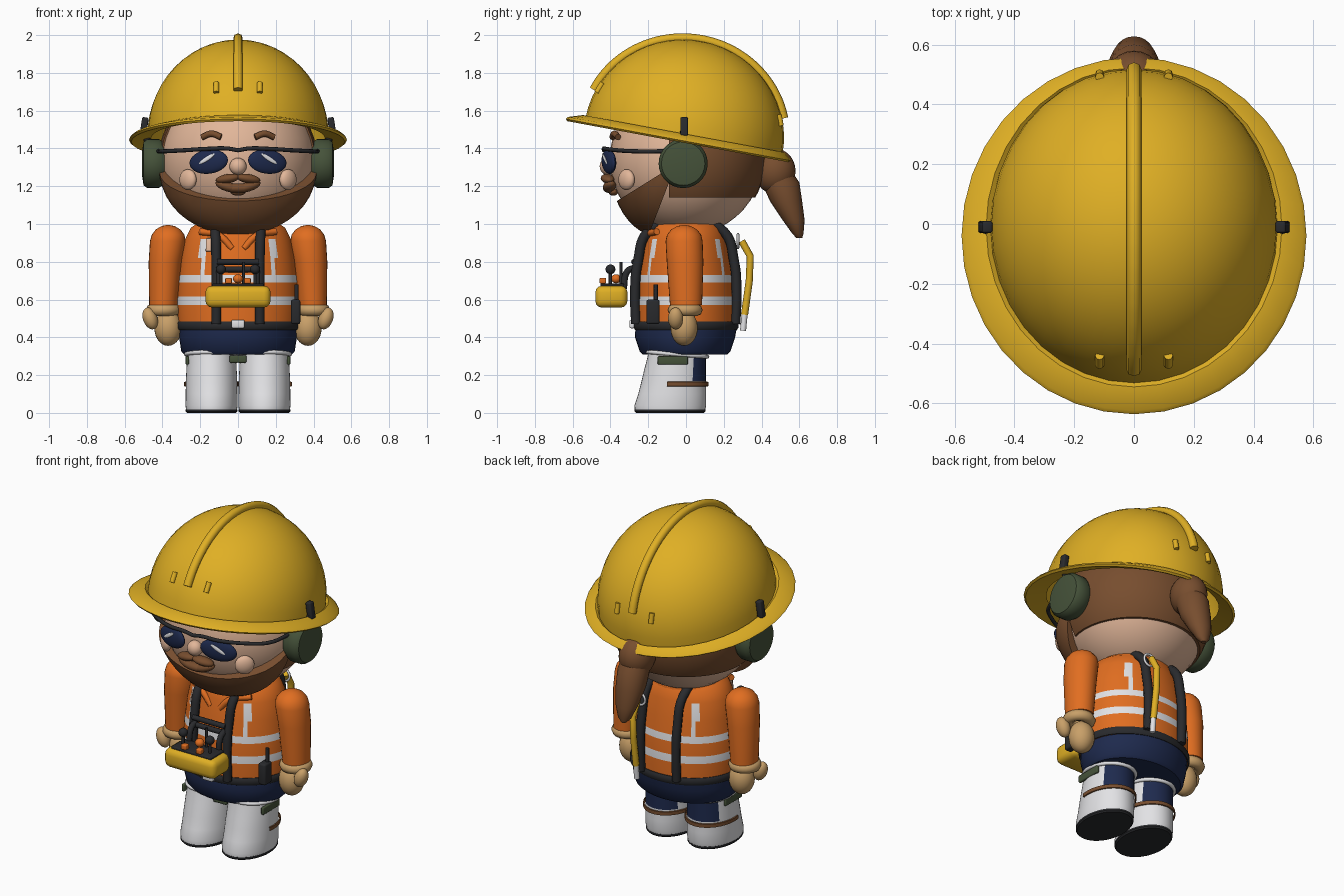
import bpy, bmesh, math
from mathutils import Vector, Matrix

if "Cube" in bpy.data.objects:
    bpy.data.objects.remove(bpy.data.objects["Cube"])

COL = {"yellow": (.74, .43, .018), "orange": (.75, .155, .015), "white": (.76, .76, .78),
       "navy": (.013, .023, .075), "skin": (.76, .47, .32), "brown": (.185, .075, .028),
       "black": (.022, .023, .026), "olive": (.06, .085, .042), "tan": (.58, .35, .14)}
MAT = {}
for n, c in COL.items():
    MAT[n] = bpy.data.materials.new(n)
    MAT[n].diffuse_color = (*c, 1)


def finish(name, bm, mats, angle=40):
    bmesh.ops.recalc_face_normals(bm, faces=bm.faces)
    me = bpy.data.meshes.new(name)
    bm.to_mesh(me)
    bm.free()
    ob = bpy.data.objects.new(name, me)
    bpy.context.collection.objects.link(ob)
    for m in mats.split():
        me.materials.append(MAT[m])
    bpy.ops.object.select_all(action='DESELECT')
    ob.select_set(True)
    bpy.context.view_layer.objects.active = ob
    bpy.ops.object.shade_smooth_by_angle(angle=math.radians(angle))
    return ob


def loft(name, rings, mats, seg=32, rule=None, cap=True, mat4=None):
    """Stack of ellipses: (z, rx, ry, cx, cy)."""
    bm = bmesh.new()
    rows = []
    for z, rx, ry, cx, cy in rings:
        rows.append([bm.verts.new((cx + rx * math.cos(2 * math.pi * i / seg),
                                   cy + ry * math.sin(2 * math.pi * i / seg), z)) for i in range(seg)])
    for a, b in zip(rows, rows[1:]):
        for i in range(seg):
            j = (i + 1) % seg
            f = bm.faces.new((a[i], a[j], b[j], b[i]))
            if rule:
                f.material_index = rule(f.calc_center_median())
    if cap:
        bm.faces.new(rows[0])
        bm.faces.new(rows[-1])
    if mat4:
        bm.transform(mat4)
    return finish(name, bm, mats)


def ball(name, loc, size, mat, rot=(0, 0, 0), cuts=(), seg=24):
    """Ellipsoid, optionally trimmed by planes (point, normal of removed side)."""
    bm = bmesh.new()
    bmesh.ops.create_uvsphere(bm, u_segments=seg, v_segments=seg // 2 + 2, radius=1)
    R = Matrix.Rotation(rot[2], 4, 'Z') @ Matrix.Rotation(rot[1], 4, 'Y') @ Matrix.Rotation(rot[0], 4, 'X')
    bm.transform(Matrix.Translation(loc) @ R @ Matrix.Diagonal((*size, 1)))
    for co, no in cuts:
        g = bm.verts[:] + bm.edges[:] + bm.faces[:]
        r = bmesh.ops.bisect_plane(bm, geom=g, plane_co=co, plane_no=no, clear_outer=True)
        bmesh.ops.holes_fill(bm, edges=[e for e in r["geom_cut"] if isinstance(e, bmesh.types.BMEdge)])
    return finish(name, bm, mat)


def box(name, loc, size, mat, bevel=.01, rot=(0, 0, 0)):
    bm = bmesh.new()
    bmesh.ops.create_cube(bm, size=1)
    bm.transform(Matrix.Diagonal((*size, 1)))
    bmesh.ops.bevel(bm, geom=bm.edges[:], offset=bevel, segments=3, affect='EDGES', profile=.5)
    R = Matrix.Rotation(rot[2], 4, 'Z') @ Matrix.Rotation(rot[1], 4, 'Y') @ Matrix.Rotation(rot[0], 4, 'X')
    bm.transform(Matrix.Translation(loc) @ R)
    return finish(name, bm, mat)


def tube(name, pts, r, mat, smooth=True, closed=False):
    cu = bpy.data.curves.new(name, 'CURVE')
    cu.dimensions = '3D'
    cu.bevel_depth, cu.bevel_resolution, cu.resolution_u = r, 2, 5
    cu.use_fill_caps = True
    if smooth:
        sp = cu.splines.new('BEZIER')
        sp.bezier_points.add(len(pts) - 1)
        for b, p in zip(sp.bezier_points, pts):
            b.co = p
            b.handle_left_type = b.handle_right_type = 'AUTO'
    else:
        sp = cu.splines.new('POLY')
        sp.points.add(len(pts) - 1)
        for b, p in zip(sp.points, pts):
            b.co = (*p, 1)
    sp.use_cyclic_u = closed
    tmp = bpy.data.objects.new(name, cu)
    bpy.context.collection.objects.link(tmp)
    bm = bmesh.new()
    bm.from_mesh(tmp.to_mesh())
    tmp.to_mesh_clear()
    bpy.data.objects.remove(tmp)
    return finish(name, bm, mat, 50)


def ring(name, loc, rx, ry, r, mat, rot=0):
    R = Matrix.Rotation(rot, 3, 'X')
    pts = [Vector(loc) + R @ Vector((rx * math.cos(a), ry * math.sin(a), 0))
           for a in [k * math.pi / 14 for k in range(28)]]
    return tube(name, pts, r, mat, False, True)


# Hard hat: dome and drooping brim, tilted up at the front
T = Matrix.Translation((0, -.035, 1.47)) @ Matrix.Rotation(math.radians(-10.5), 4, 'X')
dome = [(.51 * math.sin(t), .48 * math.cos(t), .53 * math.cos(t), 0, .025)
        for t in [k * math.pi / 2 / 14 for k in range(14)] + [1.56]]
brim = [(-.01, .46, .51, 0, .025), (-.035, .565, .597, 0, 0), (-.025, .577, .607, 0, 0),
        (-.012, .565, .597, 0, 0), (.012, .495, .543, 0, .022)]
loft("hard_hat", brim + dome, "yellow", 36, cap=False, mat4=T)


def on_dome(x, t, off=0.0):
    """Point on the dome at angle t from the front edge over the crown."""
    k = math.sqrt(1 - (x / .48) ** 2)
    return T @ Vector((x, .025 - (.53 * k + off) * math.cos(t), (.51 * k + off) * math.sin(t)))


tube("hat_ridge", [on_dome(0, t, .008) for t in [.3 + k * .13 for k in range(20)]], .025, "yellow")
for s in (1, -1):
    for t, n in ((.29, "front"), (math.pi - .3, "back")):
        tube("hat_vent_" + n, [on_dome(s * .115, t, .003), on_dome(s * .115, t + (.12 if t < 1 else -.12), .003)],
             .015, "yellow")
    box("hat_clip", (s * .497, -.01, 1.515), (.035, .04, .1), "black", .008, (0, -s * .15, 0))

# Head, hair and ponytail
ball("head", (0, 0, 1.34), (.41, .405, .40), "skin", seg=40)
ball("hair", (0, .005, 1.34), (.42, .415, .41), "brown", seg=40,
     cuts=[((0, 0, 1.14), (0, 0, -1)), ((0, -.09, 1.3), (0, -1, 0)), ((0, 0, 1.52), (0, 0, 1))])
ball("hair_bun", (0, .47, 1.28), (.1, .11, .12), "brown")
loft("ponytail", [(.925, .015, .015, 0, .6), (.95, .04, .03, 0, .592), (1.02, .065, .058, 0, .57),
                  (1.12, .085, .085, 0, .53), (1.22, .088, .1, 0, .50), (1.31, .07, .07, 0, .47)], "brown", 20)

# Beard, moustache and lips
ball("beard", (0, -.13, 1.30), (.418, .27, .37), "brown", seg=40,
     cuts=[((0, -.16, 1.25), (0, -.53, .85)), ((0, -.14, 1.09), (0, .93, -.36))])
ball("chin_tuft", (0, -.385, 1.17), (.04, .025, .02), "brown")
ball("mouth", (0, -.41, 1.19), (.085, .03, .025), "brown")
ball("nose", (0, -.415, 1.305), (.045, .042, .045), "skin")

for s in (1, -1):
    ball("moustache", (s * .055, -.415, 1.24), (.065, .035, .024), "brown", (0, s * .15, s * .2))
    ball("lower_moustache", (s * .06, -.405, 1.2), (.062, .033, .026), "brown", (0, -s * .3, s * .2))
    ball("cheek", (s * .265, -.315, 1.235), (.055, .03, .055), "skin", (0, 0, s * .75))
    tube("eyebrow", [(s * .09, -.39, 1.46), (s * .14, -.38, 1.478), (s * .19, -.36, 1.46)], .017, "brown")
    # Sunglasses
    ball("lens", (s * .155, -.408, 1.33), (.107, .025, .064), "navy", (0, s * .12, s * .3))
    ball("lens_glint", (s * .165, -.431, 1.345), (.05, .005, .011), "white", (0, s * .55, s * .3))
    tube("glasses_frame", [(0, -.435, 1.39), (s * .06, -.435, 1.4), (s * .16, -.425, 1.398), (s * .29, -.36, 1.39),
                           (s * .39, -.27, 1.385), (s * .425, -.1, 1.385)], .011, "black")
    # Ear defenders
    M = Matrix.Translation((s * .41, -.015, 1.32)) @ Matrix.Rotation(s * math.pi / 2, 4, 'Y')
    loft("ear_defender", [(-.02, .11, .11, 0, 0), (.01, .13, .13, 0, 0), (.07, .13, .13, 0, 0),
                          (.09, .115, .115, 0, 0), (.097, .07, .07, 0, 0)], "olive", 28, mat4=M)
    tube("ear_defender_arm", [(s * .47, -.015, 1.42), (s * .5, -.015, 1.49)], .018, "black")


# Torso with reflective bands
def vest(c):
    band = .57 < c.z < .615 or .69 < c.z < .73
    brace = .165 < abs(c.x) < .205 and .73 < c.z < .95
    return 1 if band or brace else 0


loft("torso", [(.44, .315, .265, 0, 0), (.57, .322, .265, 0, 0), (.615, .32, .262, 0, 0), (.69, .315, .256, 0, 0),
               (.73, .31, .25, 0, 0), (.82, .3, .237, 0, 0), (.92, .28, .217, 0, 0), (.98, .25, .2, 0, 0),
               (1.02, .19, .17, 0, 0)], "orange white", 72, vest)
loft("collar", [(.93, .25, .205, 0, 0), (.98, .235, .2, 0, 0), (1.03, .2, .19, 0, 0), (1.05, .17, .17, 0, 0)],
     "orange", 32)
loft("belt", [(.44, .32, .27, 0, 0), (.45, .327, .277, 0, 0), (.475, .327, .277, 0, 0), (.485, .32, .27, 0, 0)],
     "black", 40)
box("buckle", (0, -.285, .47), (.07, .03, .045), "white")
loft("trousers", [(.31, .285, .225, 0, -.005), (.325, .3, .24, 0, -.005), (.4, .312, .265, 0, -.005),
                  (.445, .312, .268, 0, 0)], "navy", 40)
box("name_patch", (-.135, -.213, .89), (.07, .012, .07), "skin", .003, (-.18, 0, -.2))

for s in (1, -1):
    tube("lapel", [(s * .2, -.155, .96), (s * .1, -.205, .94), (s * .03, -.215, .87)], .018, "orange")
    # Harness strap, front over the shoulder to the back
    tube("harness_strap", [(s * .115, -.265, .47), (s * .115, -.27, .65), (s * .115, -.255, .8), (s * .12, -.2, .96),
                           (s * .13, 0, 1.02), (s * .12, .2, .96), (s * .12, .255, .8), (s * .12, .268, .65),
                           (s * .12, .262, .47)], .026, "black")
    tube("control_arm", [(s * .1, -.27, .77), (s * .1, -.31, .75), (s * .1, -.33, .66)], .017, "black")
    # Arms, gloves and thumbs
    arm = [(.57, .075, .085, s * .395, 0), (.8, .088, .097, s * .385, -.005), (.91, .094, .098, s * .372, -.01)]
    arm += [(.91 + .085 * math.sin(t), .094 * math.cos(t), .098 * math.cos(t), s * .37, -.01)
            for t in (.4, .8, 1.2, 1.5)]
    loft("arm", arm, "orange", 28)
    ring("glove_cuff", (s * .395, -.005, .545), .06, .06, .033, "tan")
    ball("glove", (s * .37, -.01, .45), (.073, .072, .095), "tan")
    ball("thumb", (s * .465, -.055, .5), (.038, .04, .06), "tan", (0, s * .35, 0))
    # Boots with trouser leg showing behind
    loft("boot", [(.015, .135, .186, s * .14, -.085), (.04, .138, .19, s * .14, -.083),
                  (.1, .137, .18, s * .14, -.073), (.17, .136, .17, s * .14, -.065),
                  (.23, .133, .163, s * .14, -.058), (.29, .13, .155, s * .14, -.05),
                  (.34, .126, .15, s * .14, -.045)], "white navy", 40,
         lambda c: 1 if c.z > .17 and c.y > .04 else 0)
    loft("sole", [(0, .13, .18, s * .14, -.085), (.008, .137, .188, s * .14, -.085),
                  (.018, .137, .188, s * .14, -.085)], "black", 40)
    ring("boot_rim", (s * .14, -.045, .31), .135, .158, .011, "white", -.08)
    loft("boot_strap", [(.14, .14, .178, s * .14, -.064), (.142, .146, .184, s * .14, -.064),
                        (.163, .146, .184, s * .14, -.064), (.165, .14, .178, s * .14, -.064)], "brown", 32,
         cap=False).data.name = "boot_strap"
    b = bpy.context.object
    bm = bmesh.new()
    bm.from_mesh(b.data)
    bmesh.ops.delete(bm, geom=[v for v in bm.verts if v.co.y < -.1], context='VERTS')
    bm.to_mesh(b.data)
    bm.free()
    box("leg_patch", (s * .268, -.07, .278), (.018, .16, .045), "olive", .006)
    box("knee_tab", (s * .02, -.155, .285), (.05, .05, .04), "olive", .008)
    # Joysticks on the control box
    tube("joystick", [(s * .09, -.4, .67), (s * .09, -.4, .76)], .009, "black")
    ball("joystick_knob", (s * .09, -.4, .76), (.026, .026, .026), "black")
    box("button", (s * .05, -.44, .7), (.035, .035, .03), "orange", .006)

# Control box
for z in (.76, .8):
    tube("harness_bar", [(-.11, -.275, z), (.11, -.275, z)], .016, "black")
box("control_box", (0, -.395, .615), (.345, .17, .115), "yellow", .035)
box("control_panel", (0, -.39, .675), (.27, .125, .018), "black", .005)
ball("stop_button", (0, -.37, .71), (.026, .026, .024), "orange")
tube("control_aerial", [(.03, -.345, .67), (.03, -.345, .8)], .008, "black")

# Hip radio
box("radio", (.305, -.175, .535), (.05, .07, .13), "black", .012)
tube("radio_aerial", [(.31, -.16, .58), (.31, -.16, .68)], .011, "black")

# Hanging tool on the back
tube("tool_handle", [(.12, .295, .91), (.12, .34, .83), (.12, .335, .7), (.12, .31, .52)], .019, "yellow", False)
tube("tool_tip", [(.12, .31, .52), (.12, .302, .435)], .016, "white")
ring("tool_ring", (.12, .275, .91), .036, .036, .007, "white", math.pi / 2)

for m in bpy.data.materials:
    if m.users and not m.is_grease_pencil:
        m.use_nodes = True
        m.node_tree.nodes["Principled BSDF"].inputs["Base Color"].default_value = m.diffuse_color
